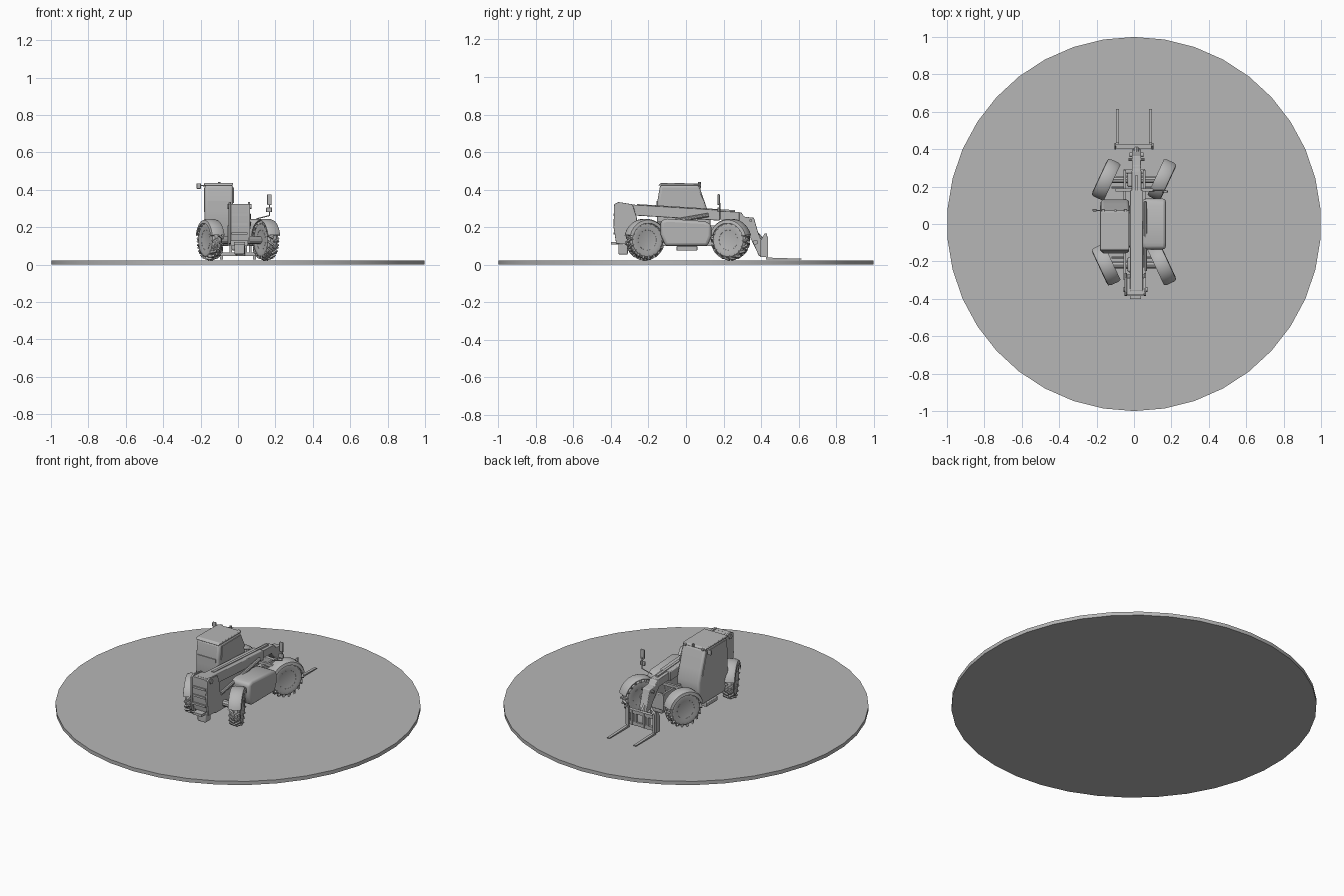
import bpy, bmesh, math
from mathutils import Matrix, Vector

grey = bpy.data.materials.new("mid_grey")
grey.diffuse_color = (0.47, 0.47, 0.47, 1)


def finish(name, bm, bevel=0.0):
    bmesh.ops.recalc_face_normals(bm, faces=bm.faces)
    me = bpy.data.meshes.new(name)
    bm.to_mesh(me)
    bm.free()
    me.materials.append(grey)
    ob = bpy.data.objects.new(name, me)
    bpy.context.collection.objects.link(ob)
    if bevel:
        mod = ob.modifiers.new("bevel", 'BEVEL')
        mod.width, mod.segments, mod.limit_method = bevel, 3, 'ANGLE'
    return ob


def box(name, lo, hi, bevel=0.0):
    bm = bmesh.new()
    lo, hi = Vector(lo), Vector(hi)
    bmesh.ops.create_cube(bm, size=1, matrix=Matrix.Translation((lo + hi) / 2)
                          @ Matrix.Diagonal((*(hi - lo), 1)))
    return finish(name, bm, bevel)


def slab(name, pts, x0, x1, bevel=0.0):
    """Side profile in (y, z) extruded from x0 to x1."""
    bm = bmesh.new()
    f = bm.faces.new([bm.verts.new((x0, y, z)) for y, z in pts])
    ext = bmesh.ops.extrude_face_region(bm, geom=[f])
    bmesh.ops.translate(bm, vec=(x1 - x0, 0, 0),
                        verts=[v for v in ext['geom'] if isinstance(v, bmesh.types.BMVert)])
    return finish(name, bm, bevel)


def rod(name, a, b, r, sides=10):
    a, b = Vector(a), Vector(b)
    bm = bmesh.new()
    rot = (b - a).to_track_quat('Z', 'Y').to_matrix().to_4x4()
    bmesh.ops.create_cone(bm, cap_ends=True, segments=sides, radius1=r, radius2=r,
                          depth=(b - a).length, matrix=Matrix.Translation((a + b) / 2) @ rot)
    return finish(name, bm)


def sweep(name, prof, a0, a1, n, loop):
    """Profile of (x, radius) swept about the x axis, angles in degrees."""
    bm = bmesh.new()
    full = abs(a1 - a0) >= 360
    rings = []
    for i in range(n if full else n + 1):
        a = math.radians(a0 + (a1 - a0) * i / n)
        rings.append([bm.verts.new((x, r * math.cos(a), r * math.sin(a))) for x, r in prof])
    m = len(prof)
    for i in range(n):
        p, q = rings[i], rings[(i + 1) % len(rings)]
        for j in range(m if loop else m - 1):
            k = (j + 1) % m
            bm.faces.new((p[j], p[k], q[k], q[j]))
    if full:
        bm.faces.new([r[0] for r in rings])
        bm.faces.new([r[-1] for r in rings])
    elif loop:
        bm.faces.new(rings[0])
        bm.faces.new(rings[-1])
    return finish(name, bm)


# Round base plate
bm = bmesh.new()
bmesh.ops.create_cone(bm, cap_ends=True, segments=38, radius1=1, radius2=1, depth=0.022,
                      matrix=Matrix.Translation((0, 0, 0.011)) @ Matrix.Rotation(math.pi / 2, 4, 'Z')
                      @ Matrix.Rotation(math.pi / 2, 4, 'Z'))
finish("ground_plate", bm)

# Steered wheels with lugs, rims and fenders
TYRE = [(-0.026, 0.052), (-0.031, 0.07), (-0.029, 0.088), (-0.018, 0.097),
        (0.018, 0.097), (0.029, 0.088), (0.031, 0.07), (0.026, 0.052)]
RIM = [(-0.02, 0.02), (-0.014, 0.045), (-0.027, 0.054), (0.027, 0.054),
       (0.014, 0.045), (0.010, 0.028), (0.022, 0.024), (0.024, 0.012)]
FENDER = [(-0.035, 0.104), (-0.035, 0.107), (-0.02, 0.113), (0.022, 0.113), (0.037, 0.107),
          (0.040, 0.090), (0.037, 0.090), (0.034, 0.104), (0.02, 0.109), (-0.02, 0.109)]


def lugs(name):
    bm = bmesh.new()
    count = 18
    for side in (-1, 1):
        for i in range(count):
            a = 2 * math.pi * (i + (0.5 if side > 0 else 0)) / count
            m = (Matrix.Rotation(a, 4, 'X') @ Matrix.Translation((side * 0.016, 0, 0.096))
                 @ Matrix.Rotation(side * math.radians(32), 4, 'Z')
                 @ Matrix.Rotation(side * math.radians(14), 4, 'Y')
                 @ Matrix.Diagonal((0.034, 0.010, 0.018, 1)))
            bmesh.ops.create_cube(bm, size=1, matrix=m)
    return finish(name, bm)


for end, y, steer in (("front", 0.237, -25), ("rear", -0.218, 25)):
    for side, sx in (("left", -1), ("right", 1)):
        tag = f"{end}_{side}"
        parts = [sweep("tyre_" + tag, TYRE, 0, 360, 36, False),
                 sweep("rim_" + tag, RIM, 0, 360, 28, False),
                 lugs("tread_" + tag),
                 sweep("fender_" + tag, FENDER, 14, 166, 20, True)]
        place = (Matrix.Translation((sx * 0.148, y, 0.131))
                 @ Matrix.Rotation(math.radians(steer), 4, 'Z')
                 @ Matrix.Rotation(0 if sx > 0 else math.pi, 4, 'Z'))
        for p in parts:
            p.matrix_world = place
    # Axle and steering hubs
    rod("axle_" + end, (-0.13, y, 0.131), (0.13, y, 0.131), 0.02)
    box("differential_" + end, (-0.035, y - 0.04, 0.075), (0.035, y + 0.04, 0.165), 0.012)
    rod("tie_rod_" + end, (-0.12, y * 0.82, 0.115), (0.12, y * 0.82, 0.115), 0.006)

# Chassis rails and front cross box
for x in (-0.05, 0.055):
    box("chassis_rail", (x - 0.006, -0.30, 0.10), (x + 0.006, 0.29, 0.21))
box("chassis_floor", (-0.05, -0.29, 0.10), (0.055, 0.28, 0.125))
box("front_cross_member", (-0.055, 0.27, 0.11), (0.06, 0.295, 0.20), 0.004)
box("front_bracket", (-0.10, 0.175, 0.205), (0.11, 0.19, 0.222))

# Engine housing on the right
slab("engine_cover", [(-0.11, 0.10), (0.115, 0.10), (0.135, 0.15), (0.135, 0.215),
                      (0.10, 0.232), (-0.10, 0.245), (-0.135, 0.235), (-0.135, 0.16)],
     0.045, 0.17, 0.016)

# Cab, roof, windows and step on the left
slab("cab", [(-0.12, 0.10), (0.10, 0.10), (0.13, 0.17), (0.13, 0.24), (0.108, 0.31),
             (0.068, 0.425), (-0.138, 0.425), (-0.152, 0.34), (-0.155, 0.18)],
     -0.178, -0.026, 0.014)
slab("cab_roof", [(-0.147, 0.422), (0.073, 0.422), (0.066, 0.433), (-0.135, 0.436)],
     -0.181, -0.026, 0.004)
WINDOW = [(-0.125, 0.28), (0.10, 0.28), (0.06, 0.412), (-0.118, 0.412)]
slab("left_window", WINDOW, -0.182, -0.176)
slab("right_window", [(y, max(z, 0.33)) for y, z in WINDOW], -0.028, -0.022)
box("rear_window", (-0.162, -0.157, 0.29), (-0.042, -0.15, 0.34))
box("cab_step", (-0.178, -0.05, 0.075), (-0.12, 0.06, 0.10), 0.004)
rod("beacon", (-0.10, 0.072, 0.425), (-0.10, 0.072, 0.442), 0.007)
for x in (-0.165, -0.045):
    box("work_light", (x - 0.008, 0.062, 0.418), (x + 0.008, 0.08, 0.431), 0.003)

# Telescopic boom with tail housing
slab("boom", [(-0.36, 0.325), (0.18, 0.292), (0.18, 0.235), (-0.27, 0.262)], -0.021, 0.048, 0.004)
slab("inner_boom", [(0.15, 0.288), (0.285, 0.281), (0.285, 0.236), (0.15, 0.242)],
     -0.013, 0.040, 0.003)
slab("boom_top_rail", [(-0.26, 0.323), (0.26, 0.291), (0.26, 0.28), (-0.26, 0.31)], 0.006, 0.022)
for x in (-0.05, 0.053):
    slab("tail_side_plate", [(-0.383, 0.322), (-0.36, 0.334), (-0.285, 0.322), (-0.262, 0.25),
                             (-0.262, 0.12), (-0.29, 0.107), (-0.372, 0.112), (-0.386, 0.2)],
         x, x + 0.012, 0.002)
slab("tail_housing", [(-0.378, 0.325), (-0.29, 0.318), (-0.27, 0.24), (-0.27, 0.13),
                      (-0.365, 0.125), (-0.378, 0.2)], -0.04, 0.055)
for z in (0.16, 0.21, 0.26):
    box("tail_rib", (-0.035, -0.385, z), (0.05, -0.375, z + 0.012))
rod("boom_pivot", (-0.056, -0.35, 0.31), (0.071, -0.35, 0.31), 0.013, 16)
box("tow_hitch", (-0.022, -0.40, 0.108), (0.037, -0.36, 0.122))
box("hitch_frame", (-0.02, -0.36, 0.055), (0.035, -0.31, 0.112), 0.006)
rod("lift_cylinder", (0.06, -0.25, 0.20), (0.06, 0.12, 0.265), 0.011)

# Boom head reaching down to the fork carriage
slab("boom_head", [(0.27, 0.282), (0.295, 0.278), (0.31, 0.256), (0.362, 0.25), (0.385, 0.17),
                   (0.415, 0.10), (0.415, 0.045), (0.39, 0.045), (0.335, 0.16), (0.27, 0.236)],
     -0.012, 0.038, 0.004)
rod("head_pivot", (-0.025, 0.37, 0.12), (0.05, 0.37, 0.12), 0.013, 14)
rod("tilt_cylinder", (0.013, 0.32, 0.225), (0.013, 0.40, 0.13), 0.016)
rod("head_cross_pin", (-0.03, 0.345, 0.235), (0.055, 0.345, 0.235), 0.008)

# Fork carriage and forks
for z in (0.045, 0.115):
    box("carriage_bar", (-0.105, 0.405, z), (0.103, 0.425, z + 0.02))
for x in (-0.105, 0.093):
    slab("carriage_end", [(0.398, 0.04), (0.432, 0.04), (0.432, 0.168), (0.418, 0.165),
                          (0.398, 0.13)], x, x + 0.01)
for x in (-0.045, -0.02, 0.035, 0.06):
    box("carriage_upright", (x, 0.402, 0.045), (x + 0.012, 0.428, 0.135))
for x in (-0.088, 0.088):
    slab("fork", [(0.425, 0.15), (0.436, 0.15), (0.436, 0.038), (0.615, 0.032), (0.615, 0.027),
                  (0.425, 0.027)], x - 0.008, x + 0.008)

# Mirrors on stalks
rod("right_mirror_arm", (0.10, 0.18, 0.245), (0.168, 0.18, 0.262), 0.003, 6)
rod("right_mirror_stalk", (0.168, 0.18, 0.26), (0.168, 0.18, 0.33), 0.003, 6)
box("right_mirror_tall", (0.156, 0.168, 0.318), (0.18, 0.18, 0.376), 0.004)
box("right_mirror_small", (0.15, 0.168, 0.28), (0.182, 0.18, 0.305), 0.004)
rod("left_mirror_arm", (-0.175, 0.07, 0.42), (-0.21, 0.075, 0.425), 0.003, 6)
box("left_mirror", (-0.222, 0.068, 0.405), (-0.198, 0.08, 0.434), 0.004)

# Smooth shading with sharp edges kept
bpy.ops.object.select_all(action='SELECT')
bpy.context.view_layer.objects.active = bpy.data.objects["cab"]
bpy.ops.object.shade_smooth_by_angle(angle=math.radians(35))
